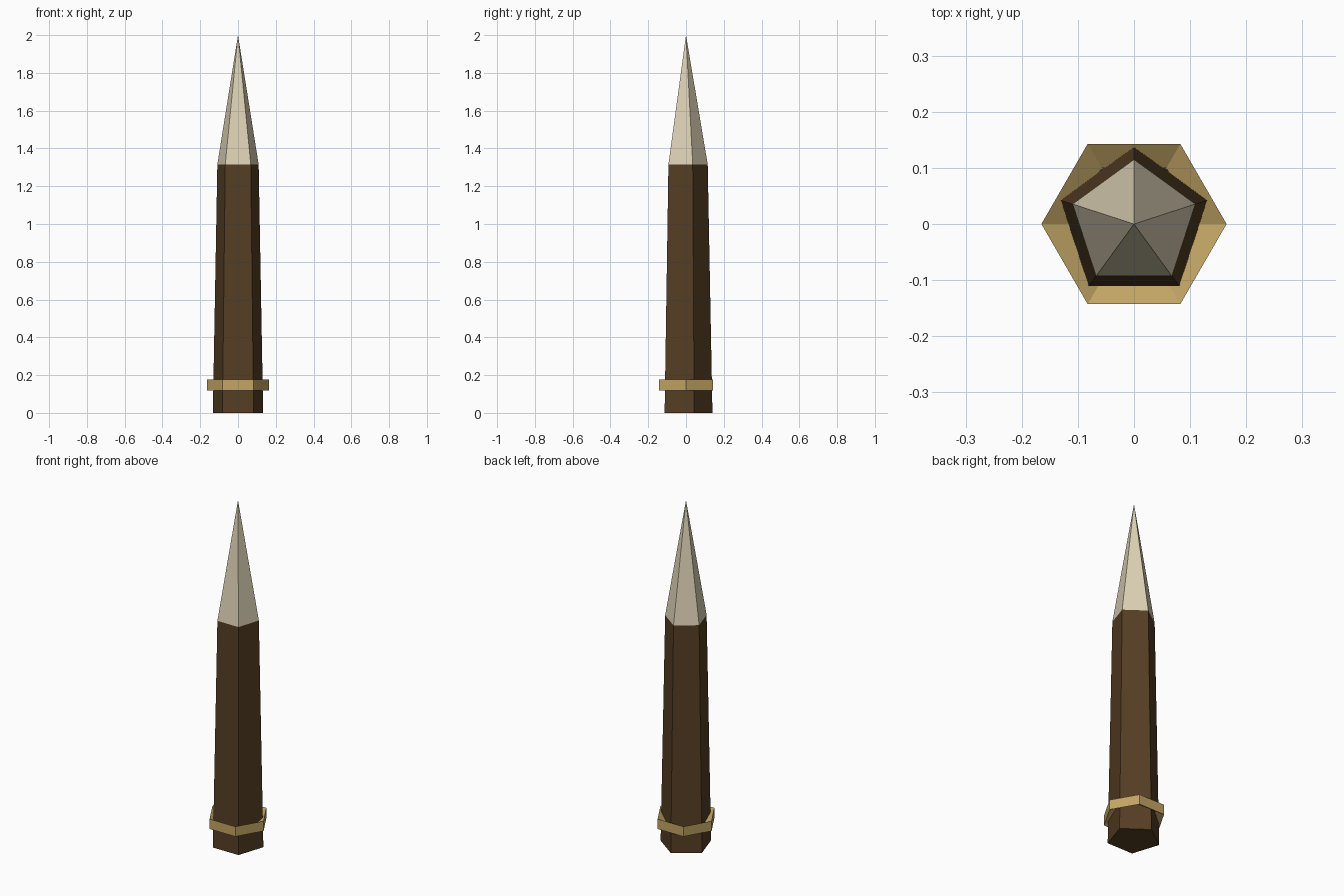
import bpy, bmesh, math

if "Cube" in bpy.data.objects:
    bpy.data.objects.remove(bpy.data.objects["Cube"])


def material(name, rgb):
    m = bpy.data.materials.new(name)
    m.diffuse_color = (*rgb, 1.0)
    m.use_nodes = True
    m.node_tree.nodes["Principled BSDF"].inputs["Base Color"].default_value = m.diffuse_color
    return m


def lathe(name, profile, sides, start, mat, closed=False):
    """Revolve (radius, z) points into a faceted solid; radius 0 makes a point."""
    bm = bmesh.new()
    rings = []
    for r, z in profile:
        if r == 0:
            rings.append([bm.verts.new((0, 0, z))] * sides)
        else:
            angles = [start + math.tau * i / sides for i in range(sides)]
            rings.append([bm.verts.new((r * math.cos(a), r * math.sin(a), z)) for a in angles])
    pairs = list(zip(rings, rings[1:]))
    if closed:
        pairs.append((rings[-1], rings[0]))
    for low, high in pairs:
        for i in range(sides):
            j = (i + 1) % sides
            corners = dict.fromkeys((low[i], low[j], high[j], high[i]))
            bm.faces.new(list(corners))
    if not closed:
        for ring in (rings[0], rings[-1]):
            if len(set(ring)) > 2:
                bm.faces.new(ring)
    bmesh.ops.recalc_face_normals(bm, faces=bm.faces)
    mesh = bpy.data.meshes.new(name)
    bm.to_mesh(mesh)
    bm.free()
    mesh.materials.append(mat)
    obj = bpy.data.objects.new(name, mesh)
    bpy.context.collection.objects.link(obj)
    return obj


bark = material("dark_brown_wood", (0.090, 0.048, 0.017))
pale = material("pale_cut_wood", (0.720, 0.640, 0.465))
rope = material("tan_rope", (0.546, 0.376, 0.130))

# Tapered five-sided stake shaft
lathe("shaft", [(0.14, 0), (0.115, 1.315)], 5, math.pi / 2, bark)

# Sharpened tip
lathe("sharpened_tip", [(0.115, 1.315), (0, 2.0)], 5, math.pi / 2, pale)

# Six-sided band, triangular in section with a flat outer wall
lathe("rope_band", [(0.165, 0.119), (0.165, 0.177), (0.115, 0.148)], 6, 0, rope, closed=True)
